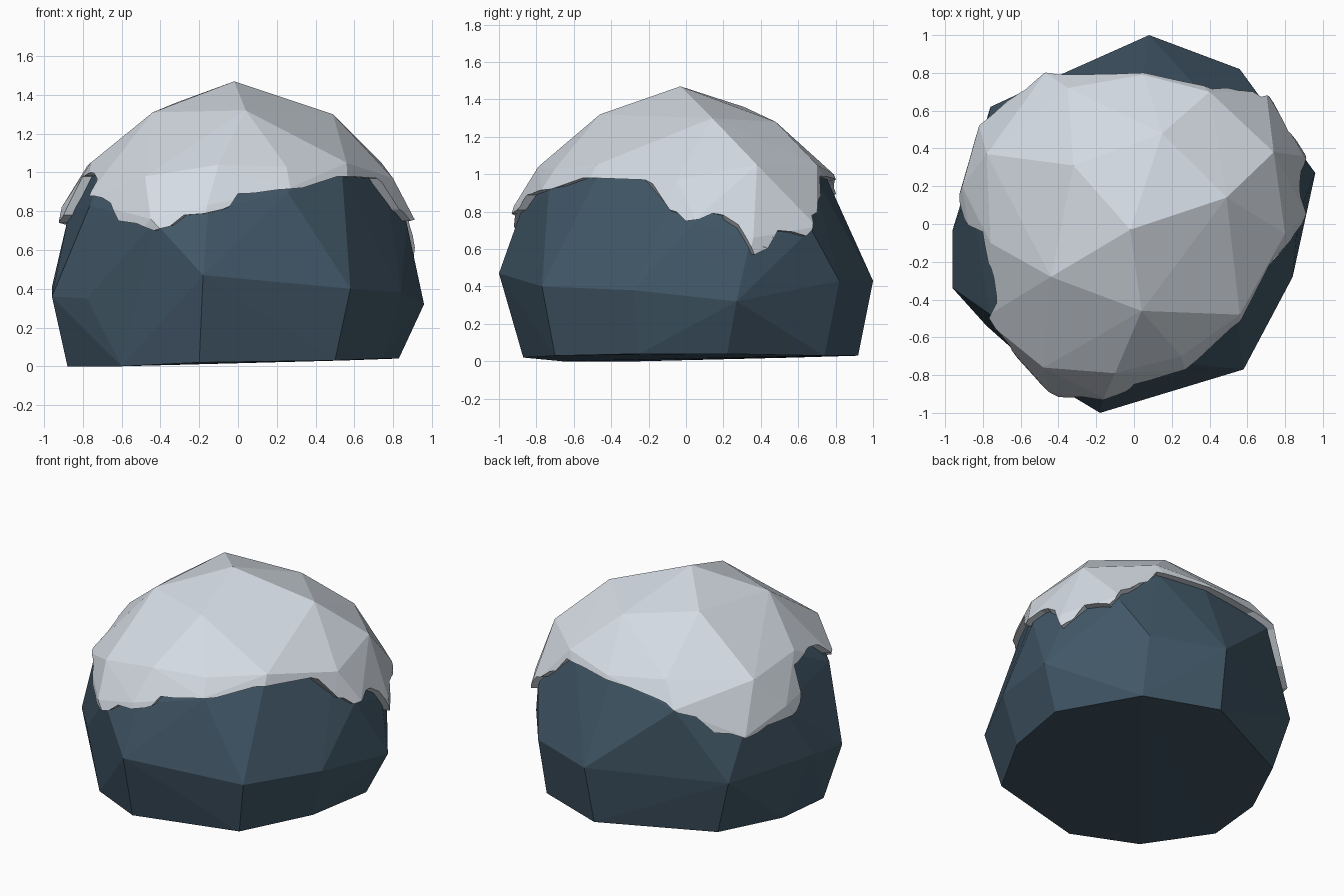
import bpy, bmesh, math
from mathutils import Vector

if "Cube" in bpy.data.objects:
    bpy.data.objects.remove(bpy.data.objects["Cube"])


def material(name, rgb):
    m = bpy.data.materials.new(name)
    m.diffuse_color = (*rgb, 1)
    m.use_nodes = True
    m.node_tree.nodes["Principled BSDF"].inputs["Base Color"].default_value = m.diffuse_color
    return m


def add_object(name, bm, mat):
    bmesh.ops.recalc_face_normals(bm, faces=bm.faces)
    me = bpy.data.meshes.new(name)
    bm.to_mesh(me)
    bm.free()
    me.materials.append(mat)
    ob = bpy.data.objects.new(name, me)
    bpy.context.collection.objects.link(ob)
    return ob


def hull(name, points, mat):
    bm = bmesh.new()
    for p in points:
        bm.verts.new(p)
    res = bmesh.ops.convex_hull(bm, input=bm.verts[:])
    junk = {g for g in res["geom_interior"] + res["geom_unused"]
            if isinstance(g, bmesh.types.BMVert)}
    bmesh.ops.delete(bm, geom=list(junk), context='VERTS')
    return add_object(name, bm, mat)


def scaled(points, f):
    c = Vector((0, 0, 0.4))
    return [c + (Vector(p) - c) * f for p in points]


stone = material("slate blue stone", (0.053, 0.095, 0.135))
white = material("snow white", (0.66, 0.71, 0.77))

# Flat underside, widest belt, and the domed top of the boulder
base = [(-.2, -.87, .02), (-.6, -.66, 0), (-.88, -.25, 0), (-.85, .15, .01),
        (-.65, .58, .02), (.06, .92, .03), (.55, .74, .03), (.83, .22, .04),
        (.75, -.25, .04), (.5, -.7, .03)]
belt = [(-.18, -1, .47), (-.78, -.54, .35), (-.96, -.34, .36), (-.96, -.03, .41),
        (-.76, .62, .4), (.08, 1, .43), (.56, .82, .43), (.96, .27, .32),
        (.84, -.28, .38), (.58, -.77, .4)]
dome = [(-.02, -.03, 1.47), (-.44, -.28, 1.31), (.04, -.46, 1.32),
        (.49, .14, 1.3), (-.32, .31, 1.36), (.15, .48, 1.28),
        (.74, .38, 1.05), (.4, .7, 1.05), (-.35, .72, 1.05), (-.78, .37, 1.03),
        (-.76, -.1, 1.05), (-.1, -.79, 1.04), (-.48, -.76, .98),
        (.25, -.7, 1.03), (.56, -.48, 1.05), (.8, -.05, .97),
        (-.91, .2, .82), (-.82, .52, .7), (-.8, -.5, .85), (-.45, -.89, .76),
        (-.16, -.92, .83), (.27, -.77, .92), (.91, .05, .76), (.9, .36, .66),
        (.7, .7, .72), (-.47, .8, .9), (.05, .79, 1.0)]

rock = hull("boulder", base + belt + scaled(dome, .955), stone)
snow = hull("snow_cap", scaled(belt, 1.03) + dome, white)

# Wavy lower edge of the snow: (compass angle, height)
edge = [(0, .75), (9, .79), (13, .78), (22, .57), (31, .7), (41, .67), (45, .78),
        (52, .86), (60, .99), (90, .97), (112, .94), (122, .88), (136, .74),
        (148, .69), (158, .73), (170, .74), (178, .78), (183, .98), (197, 1.0),
        (208, .97), (213, .88), (220, .87), (229, .75), (244, .7), (253, .78),
        (265, .81), (270, .89), (284, .91), (313, .98), (343, .97), (354, .81)]

# Cutter that keeps only the snow above that edge
bm = bmesh.new()
rings = []
for r, flat in ((.6, None), (2, None), (2, 2.0)):
    rings.append([bm.verts.new((r * math.cos(math.radians(a)),
                                r * math.sin(math.radians(a)),
                                flat or h)) for a, h in edge])
low, top = bm.verts.new((0, 0, .9)), bm.verts.new((0, 0, 2))
n = len(edge)
for i in range(n):
    j = (i + 1) % n
    bm.faces.new((low, rings[0][i], rings[0][j]))
    bm.faces.new((top, rings[2][i], rings[2][j]))
    for a, b in zip(rings, rings[1:]):
        bm.faces.new((a[i], b[i], b[j], a[j]))
cutter = add_object("snow_edge_cutter", bm, white)
cutter.hide_render = True

mod = snow.modifiers.new("trim", 'BOOLEAN')
mod.operation = 'INTERSECT'
mod.solver = 'EXACT'
mod.object = cutter
bpy.context.view_layer.objects.active = snow
snow.select_set(True)
bpy.ops.object.modifier_apply(modifier=mod.name)
bpy.data.objects.remove(cutter)
